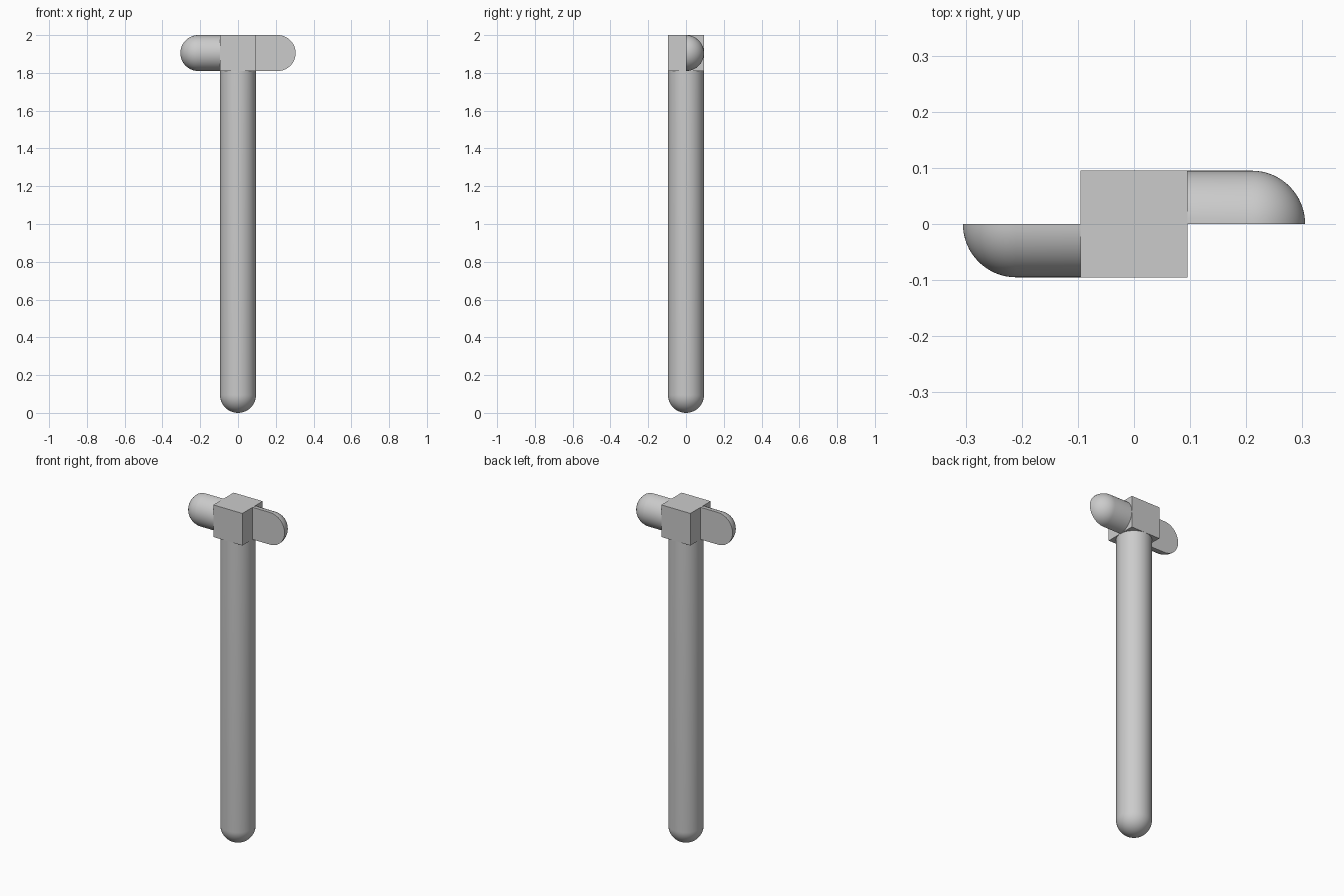
import bpy
import bmesh
from math import pi, sin, cos, radians
from mathutils import Matrix, Vector

cube = bpy.data.objects.get("Cube")
if cube:
    bpy.data.objects.remove(cube, do_unlink=True)

R = 0.095            # radius of every rounded part, half the block width
BLOCK_Z = 2 - R      # height of the block centre

grey = bpy.data.materials.new("plain grey")
grey.use_nodes = True
grey.diffuse_color = (0.6, 0.6, 0.6, 1)
grey.node_tree.nodes["Principled BSDF"].inputs["Base Color"].default_value = grey.diffuse_color


def finish(name, bm, matrix, smooth=True):
    bmesh.ops.transform(bm, matrix=matrix, verts=bm.verts)
    bmesh.ops.recalc_face_normals(bm, faces=bm.faces)
    mesh = bpy.data.meshes.new(name)
    bm.to_mesh(mesh)
    bm.free()
    mesh.materials.append(grey)
    obj = bpy.data.objects.new(name, mesh)
    bpy.context.collection.objects.link(obj)
    if smooth:
        bpy.ops.object.select_all(action="DESELECT")
        obj.select_set(True)
        bpy.context.view_layer.objects.active = obj
        bpy.ops.object.shade_smooth_by_angle(angle=radians(35))
    return obj


def round_ended_bar(name, start, end, sweep, steps, matrix):
    """Bar along x with a domed far end, turned about x by the sweep angle."""
    bm = bmesh.new()
    centre = end - R
    arc = [(centre + R * sin(a), R * cos(a)) for a in (i * pi / 32 for i in range(17))]
    points = [(start, 0), (start, R)] + arc
    points[-1] = (end, 0)
    verts = [bm.verts.new((x, 0, z)) for x, z in points]
    edges = [bm.edges.new(pair) for pair in zip(verts, verts[1:])]
    bmesh.ops.spin(bm, geom=verts + edges, cent=(0, 0, 0), axis=(1, 0, 0),
                   angle=sweep, steps=steps)
    bmesh.ops.remove_doubles(bm, verts=bm.verts, dist=0.0001)
    # Close the flat side of a half bar
    rim = [e for e in bm.edges if e.is_boundary]
    if rim:
        bmesh.ops.edgeloop_fill(bm, edges=rim)
    return finish(name, bm, matrix)


# Square block at the top
bm = bmesh.new()
bmesh.ops.create_cube(bm, size=2 * R)
finish("top_block", bm, Matrix.Translation((0, 0, BLOCK_Z)), smooth=False)

# Long shaft hanging from the block, domed at the bottom
round_ended_bar("shaft", 0, 2 - 2 * R, 2 * pi, 64,
                Matrix.Translation((0, 0, 2 - 2 * R)) @ Matrix.Rotation(pi / 2, 4, "Y"))

# Half-round arms, each the other turned half way about z
for name, turn in (("left_arm", 0), ("right_arm", pi)):
    place = Matrix.Translation((0, 0, BLOCK_Z)) @ Matrix.Rotation(turn, 4, "Z")
    # Sweep direction sets the round side of the left arm towards the back
    round_ended_bar(name, R, 0.305, -pi, 32, place)
